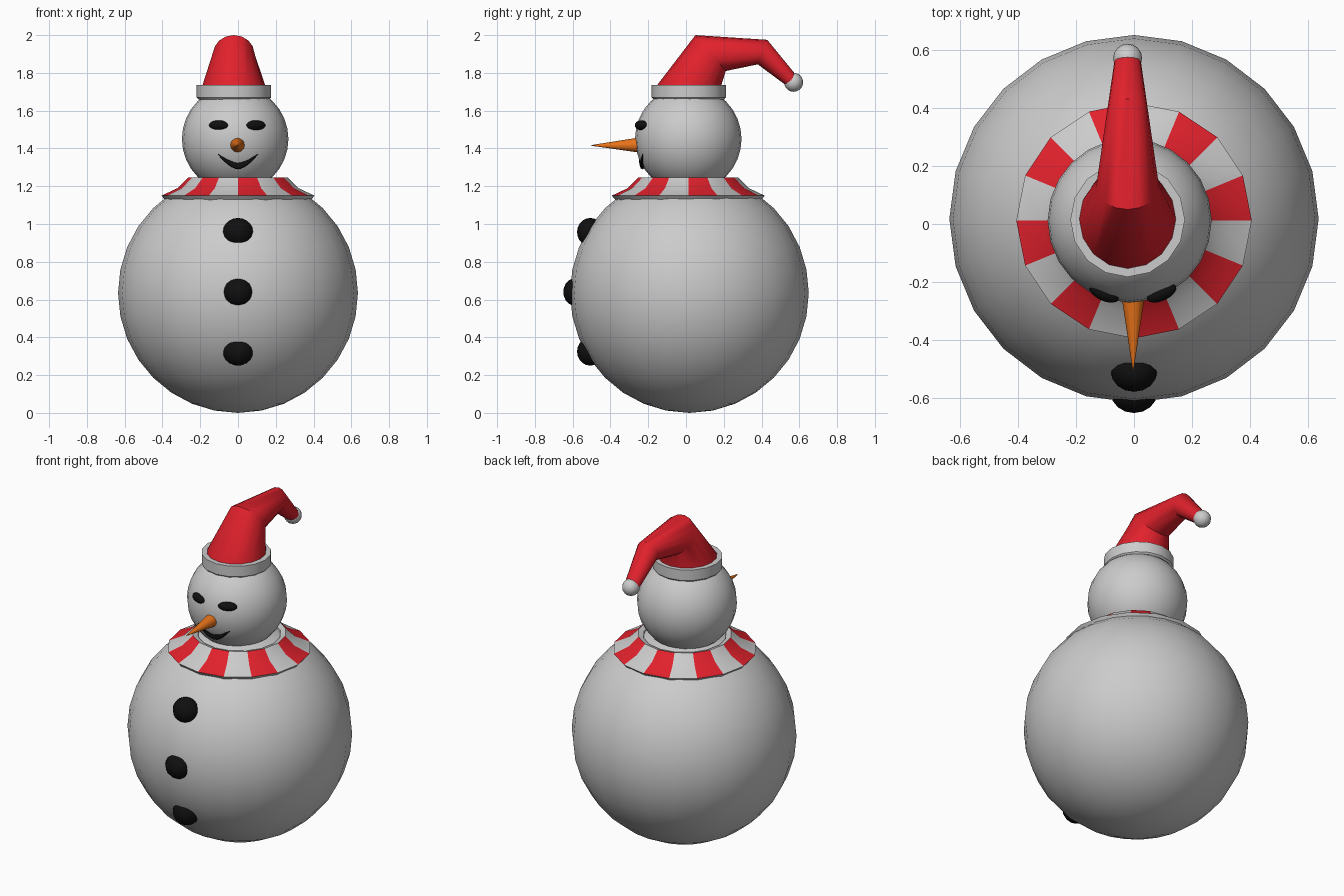
import bpy, bmesh
from math import sin, cos, pi, sqrt, radians
from mathutils import Vector

if "Cube" in bpy.data.objects:
    bpy.data.objects.remove(bpy.data.objects["Cube"])


def material(name, rgb):
    m = bpy.data.materials.new(name)
    m.diffuse_color = (*rgb, 1)
    m.use_nodes = True
    m.node_tree.nodes["Principled BSDF"].inputs["Base Color"].default_value = m.diffuse_color
    return m


RED = material("red", (0.75, 0.015, 0.025))
BLACK = material("black", (0.005, 0.005, 0.005))
ORANGE = material("orange", (0.8, 0.17, 0.01))
WHITE = material("white", (0.8, 0.8, 0.8))


def smooth(ob, angle=40):
    bpy.ops.object.select_all(action='DESELECT')
    ob.select_set(True)
    bpy.context.view_layer.objects.active = ob
    bpy.ops.object.shade_smooth_by_angle(angle=radians(angle))


def ball(name, loc, size, mat=None, rot=0, seg=24, rings=16):
    bpy.ops.mesh.primitive_uv_sphere_add(segments=seg, ring_count=rings, radius=1,
                                         location=loc, rotation=(0, 0, radians(rot)))
    ob = bpy.context.object
    ob.name = name
    ob.scale = size
    if mat:
        ob.data.materials.append(mat)
    smooth(ob, 60)
    return ob


def loft(name, rings, mats=(), closed=False, caps=True, paint=None):
    """Skin a list of equal-length point rings; paint(row, column) gives a material slot."""
    bm = bmesh.new()
    rows = [[bm.verts.new(p) for p in r] for r in rings]
    n = len(rows[0])
    for i in range(len(rows) if closed else len(rows) - 1):
        a, b = rows[i], rows[(i + 1) % len(rows)]
        for j in range(n):
            k = (j + 1) % n
            f = bm.faces.new((a[j], a[k], b[k], b[j]))
            if paint:
                f.material_index = paint(i, j)
    if caps and not closed:
        bm.faces.new(rows[0])
        bm.faces.new(rows[-1])
    bmesh.ops.recalc_face_normals(bm, faces=bm.faces)
    me = bpy.data.meshes.new(name)
    bm.to_mesh(me)
    bm.free()
    for m in mats:
        me.materials.append(m)
    ob = bpy.data.objects.new(name, me)
    bpy.context.collection.objects.link(ob)
    smooth(ob)
    return ob


def ellipse(center, u, v, n=16):
    c, u, v = Vector(center), Vector(u), Vector(v)
    return [c + u * cos(2 * pi * j / n) + v * sin(2 * pi * j / n) for j in range(n)]


def lathe_rings(cx, cy, profile, n=16):
    return [ellipse((cx, cy, z), (r, 0, 0), (0, r, 0), n) for r, z in profile]


# Body and head
ball("body", (0, 0.018, 0.635), (0.635, 0.632, 0.635))
HEAD, R = Vector((-0.015, 0.012, 1.45)), 0.282
ball("head", HEAD, (R, R, R))

# Coat buttons
for i, (y, z) in enumerate([(-0.507, 0.325), (-0.58, 0.64), (-0.507, 0.957)]):
    ball(f"button_{i + 1}", (0, y, z), (0.08, 0.07, 0.075), BLACK, seg=16, rings=10)

# Eyes, turned to follow the head
for side, x in (("left", -0.103), ("right", 0.095)):
    ball(f"eye_{side}", (x, -0.237, 1.523), (0.055, 0.027, 0.026), BLACK,
         rot=25 if x > 0 else -25, seg=16, rings=10)

# Carrot nose
loft("nose", [ellipse((-0.003, y, z), (r, 0, 0), (0, 0, r), 12)
              for y, z, r in [(-0.22, 1.418, 0.042), (-0.26, 1.418, 0.038),
                              (-0.50, 1.416, 0.002)]], [ORANGE])

# Smile: crescent lying on the head surface
smile = []
for i in range(13):
    t = -1 + i / 6
    x, z = 0.105 * t, 1.308 + 0.06 * abs(t) ** 1.6
    y = HEAD.y - sqrt(R * R - (x - HEAD.x) ** 2 - (z - HEAD.z) ** 2)
    w = 0.002 + 0.017 * (1 - t * t)
    smile.append(ellipse((x, y, z), (0, w * 0.6, 0), (0, 0, w), 8))
loft("smile", smile, [BLACK])

# Striped collar: alternate segments red and white, with a white inner lip
loft("collar", lathe_rings(0, 0.012, [(0.405, 1.15), (0.32, 1.19), (0.265, 1.245),
                                      (0.235, 1.235), (0.22, 1.17), (0.38, 1.12)]),
     [WHITE, RED], closed=True,
     paint=lambda i, j: 1 if i < 2 and j % 2 == 0 else 0)

# Hat band
CX = -0.022
loft("hat_band", lathe_rings(CX, 0.015, [(0.187, 1.66), (0.197, 1.67), (0.197, 1.735),
                                         (0.165, 1.735), (0.160, 1.66)]), closed=True)

# Floppy hat: rings given by centre y, z, half-width in x, half-axis in y, z
hat = [(0.015, 1.68, 0.172, 0.178, 0.0),
       (0.017, 1.735, 0.166, 0.17, 0.0),
       (0.130, 1.905, 0.108, -0.08 * -1, -0.095),
       (0.405, 1.910, 0.068, 0.025 * -1, -0.065),
       (0.563, 1.755, 0.045, -0.026, -0.026)]
loft("hat", [ellipse((CX, y, z), (w, 0, 0),
                     (0, dy, dz))
             for y, z, w, dy, dz in hat], [RED])

# Pompom on the hat tip
ball("hat_pompom", (CX, 0.57, 1.75), (0.05, 0.05, 0.05), seg=16, rings=10)
